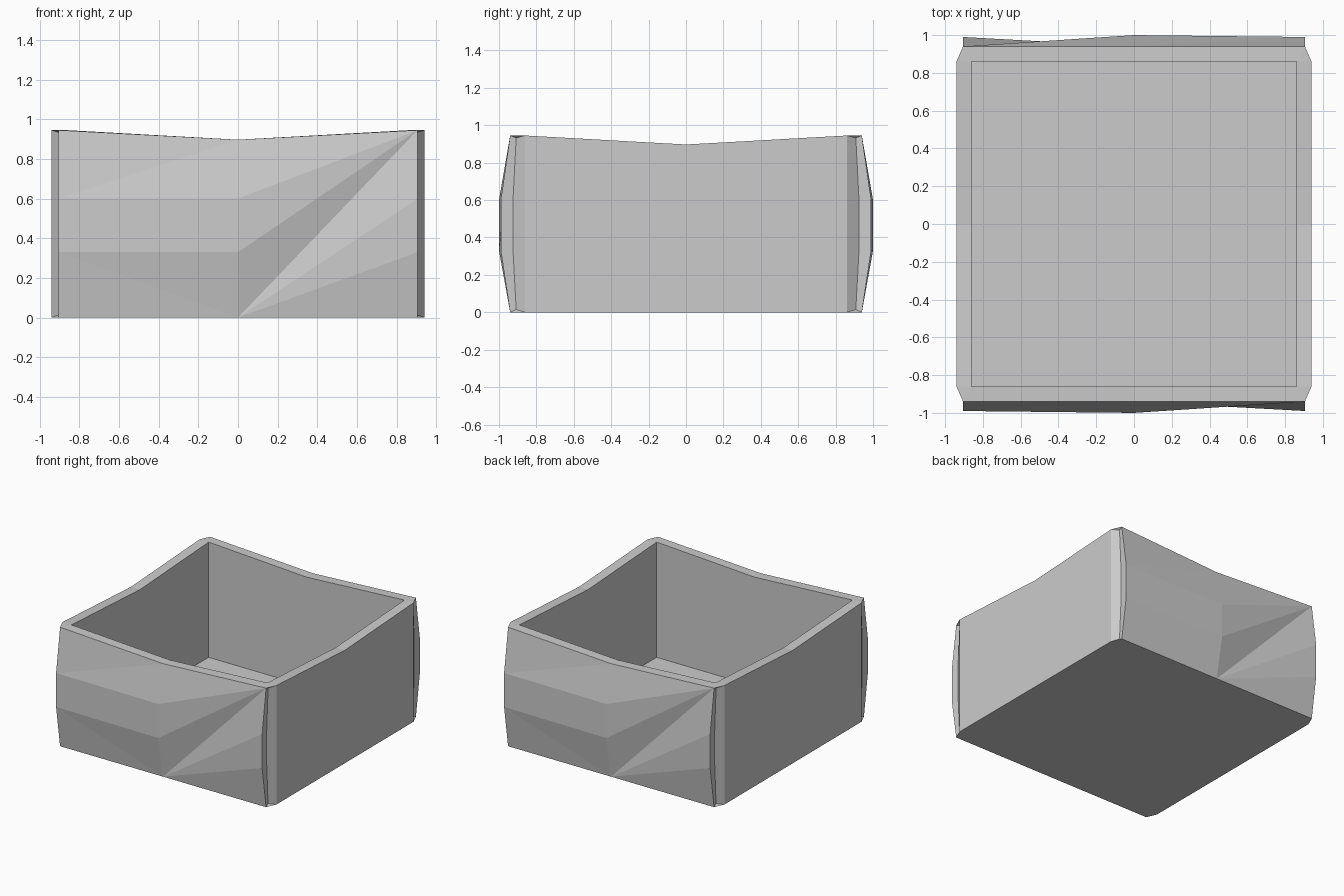
import bpy, bmesh
from mathutils import Matrix

if "Cube" in bpy.data.objects:
    bpy.data.objects.remove(bpy.data.objects["Cube"])

OX, IN, EX, OY = 0.94, 0.86, 0.905, 0.94   # side plane, inner plane, panel edge, front plane
TOP, DIP, FLOOR = 0.945, 0.897, 0.03

bm = bmesh.new()

def face(*pts):
    bm.faces.new([bm.verts.new(p) for p in pts])

def strips(a, b):
    for i in range(len(a) - 1):
        face(a[i], a[i + 1], b[i + 1], b[i])

# Half of the tray: front wall, right wall and the two front corners
for s in (1, -1):
    side = [(OX * s, -IN, 0), (OX * s, -IN, TOP)]
    edge = [(EX * s, -y, z) for y, z in ((OY, 0), (.99, .33), (.99, .6), (OY, TOP))]
    mid = [(0, -y, z) for y, z in ((OY, 0), (1, .33), (1, .6), (OY, DIP))]
    groove = [(.9 * s, -y, z) for y, z in ((.908, .015), (.925, .33), (.925, .6), (.908, .932))]
    inner = (IN * s, -IN, TOP)

    # bulged front panel, each half with its own creases
    if s > 0:
        for i in range(3):
            face(edge[3], mid[i], mid[i + 1])
            face(mid[0], edge[i], edge[i + 1])
    else:
        for i, j in ((0, 0), (1, 1), (2, 2)):
            d = i == 0
            face(mid[i], mid[i + 1], edge[i + 1 if d else i])
            face(edge[i], edge[i + 1], mid[i if d else i + 1])

    # grooved corner with small end triangles
    strips(edge, groove)
    face(side[0], *groove, side[1])
    face(side[0], edge[0], groove[0])
    face(side[1], edge[3], groove[3])

    # front rim and corner rim
    face(edge[3], mid[3], (0, -IN, DIP), inner)
    face(edge[3], side[1], inner)
    # right rim
    face((OX, -IN * s, TOP), (OX, 0, DIP), (IN, 0, DIP), (IN, -IN * s, TOP))

# right outer wall, right inner wall, front inner wall
for x, z in ((OX, 0), (IN, FLOOR)):
    face((x, -IN, z), (x, IN, z), (x, IN, TOP), (x, 0, DIP), (x, -IN, TOP))
face((-IN, -IN, FLOOR), (IN, -IN, FLOOR), (IN, -IN, TOP), (0, -IN, DIP), (-IN, -IN, TOP))

# the other half is the same, turned around
half = bm.faces[:]
dup = bmesh.ops.duplicate(bm, geom=bm.verts[:] + bm.edges[:] + half)
bmesh.ops.rotate(bm, cent=(0, 0, 0), matrix=Matrix.Rotation(3.14159265, 3, 'Z'),
                 verts=[g for g in dup["geom"] if isinstance(g, bmesh.types.BMVert)])

# inner floor and underside
face((-IN, -IN, FLOOR), (IN, -IN, FLOOR), (IN, IN, FLOOR), (-IN, IN, FLOOR))
face((-EX, -OY, 0), (0, -OY, 0), (EX, -OY, 0), (OX, -IN, 0), (OX, IN, 0),
     (EX, OY, 0), (0, OY, 0), (-EX, OY, 0), (-OX, IN, 0), (-OX, -IN, 0))

bmesh.ops.remove_doubles(bm, verts=bm.verts[:], dist=1e-4)
bmesh.ops.recalc_face_normals(bm, faces=bm.faces[:])
mesh = bpy.data.meshes.new("open_box")
bm.to_mesh(mesh)
bm.free()
bpy.context.collection.objects.link(bpy.data.objects.new("open_box", mesh))
